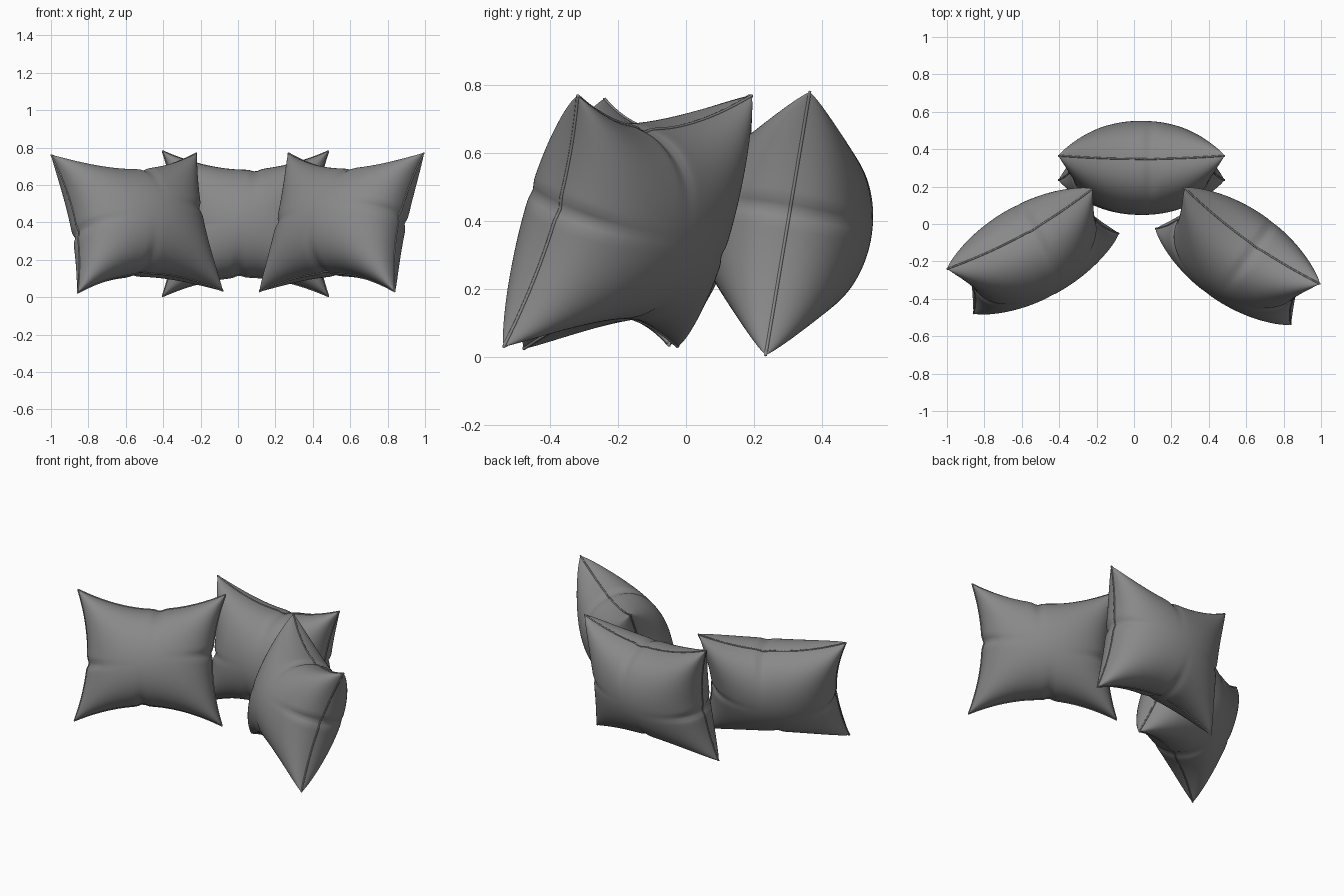
import bpy, bmesh
from math import sin, exp, pi
from mathutils import Vector, Matrix

if "Cube" in bpy.data.objects:
    bpy.data.objects.remove(bpy.data.objects["Cube"])

N = 64
W, H, T = 0.443, 0.393, 0.25      # half width, half height, half thickness

fabric = bpy.data.materials.new("dark_fabric")
fabric.diffuse_color = (0.25, 0.25, 0.25, 1)
fabric.use_nodes = True
fabric.node_tree.nodes["Principled BSDF"].inputs["Base Color"].default_value = fabric.diffuse_color


def gauss(t, c, s):
    return exp(-((t - c) / s) ** 2)


def edge_inset(t, depth, c):
    # seam pulled inward between the corners, with a small tuck
    return depth * (1 - abs(t) ** 1.9) + 0.012 * gauss(t, c, 0.06)


def surface(u, v, side):
    # tuck positions differ on each of the four edges
    cu = 0.12 if v > 0 else -0.08
    cv = 0.1 if u > 0 else -0.12
    x = u * (W - edge_inset(v, 0.07, cv))
    y = v * (H - edge_inset(u, 0.105, cu))
    z = T * (max(0, 1 - u * u) * max(0, 1 - v * v)) ** 0.43
    # short creases running from each tuck into the cushion
    z *= 1 - 0.16 * gauss(u, cu, 0.05) * abs(v) ** 9
    z *= 1 - 0.16 * gauss(v, cv, 0.05) * abs(u) ** 9
    return Vector((x, y, z * side))


def pillow(name, centre, across, up):
    w = Vector(across).normalized()
    n = w.cross(Vector(up)).normalized()
    u = n.cross(w)
    M = Matrix((w, u, n)).transposed().to_4x4()
    M.translation = centre
    ts = [sin(pi / 2 * (2 * i / N - 1)) for i in range(N + 1)]

    # stuffed body: two bulging panels welded at the seam
    bm = bmesh.new()
    for side in (1, -1):
        g = [[bm.verts.new(surface(a, b, side)) for a in ts] for b in ts]
        for j in range(N):
            for i in range(N):
                q = [g[j][i], g[j][i + 1], g[j + 1][i + 1], g[j + 1][i]]
                bm.faces.new(q if side > 0 else q[::-1])
    seam_verts = [v for v in bm.verts if abs(v.co.z) < 1e-5]
    bmesh.ops.remove_doubles(bm, verts=seam_verts, dist=1e-5)
    for f in bm.faces:
        f.smooth = True
    me = bpy.data.meshes.new(name)
    bm.to_mesh(me)
    bm.free()
    me.materials.append(fabric)
    ob = bpy.data.objects.new(name, me)
    ob.matrix_world = M
    bpy.context.collection.objects.link(ob)

    # thin raised seam round the edge
    loop = ([(t, -1) for t in ts[:-1]] + [(1, t) for t in ts[:-1]]
            + [(-t, 1) for t in ts[:-1]] + [(-1, -t) for t in ts[:-1]])
    cu = bpy.data.curves.new(name + "_seam", 'CURVE')
    cu.dimensions = '3D'
    cu.bevel_depth = 0.005
    cu.bevel_resolution = 1
    sp = cu.splines.new('POLY')
    sp.points.add(len(loop) - 1)
    for p, (a, b) in zip(sp.points, loop):
        p.co = (*surface(a, b, 1), 1)
    sp.use_cyclic_u = True
    cu.materials.append(fabric)
    so = bpy.data.objects.new(name + "_seam", cu)
    so.matrix_world = M
    bpy.context.collection.objects.link(so)


pillow("back_pillow", (0.04, 0.30, 0.393), (1, 0, 0), (0, 0.13, 0.775))
pillow("left_pillow", (-0.54, -0.145, 0.397), (0.78, 0.43, 0.01), (-0.14, 0.24, 0.74))
pillow("right_pillow", (0.554, -0.172, 0.40), (0.72, -0.51, 0), (0.153, 0.218, 0.737))
